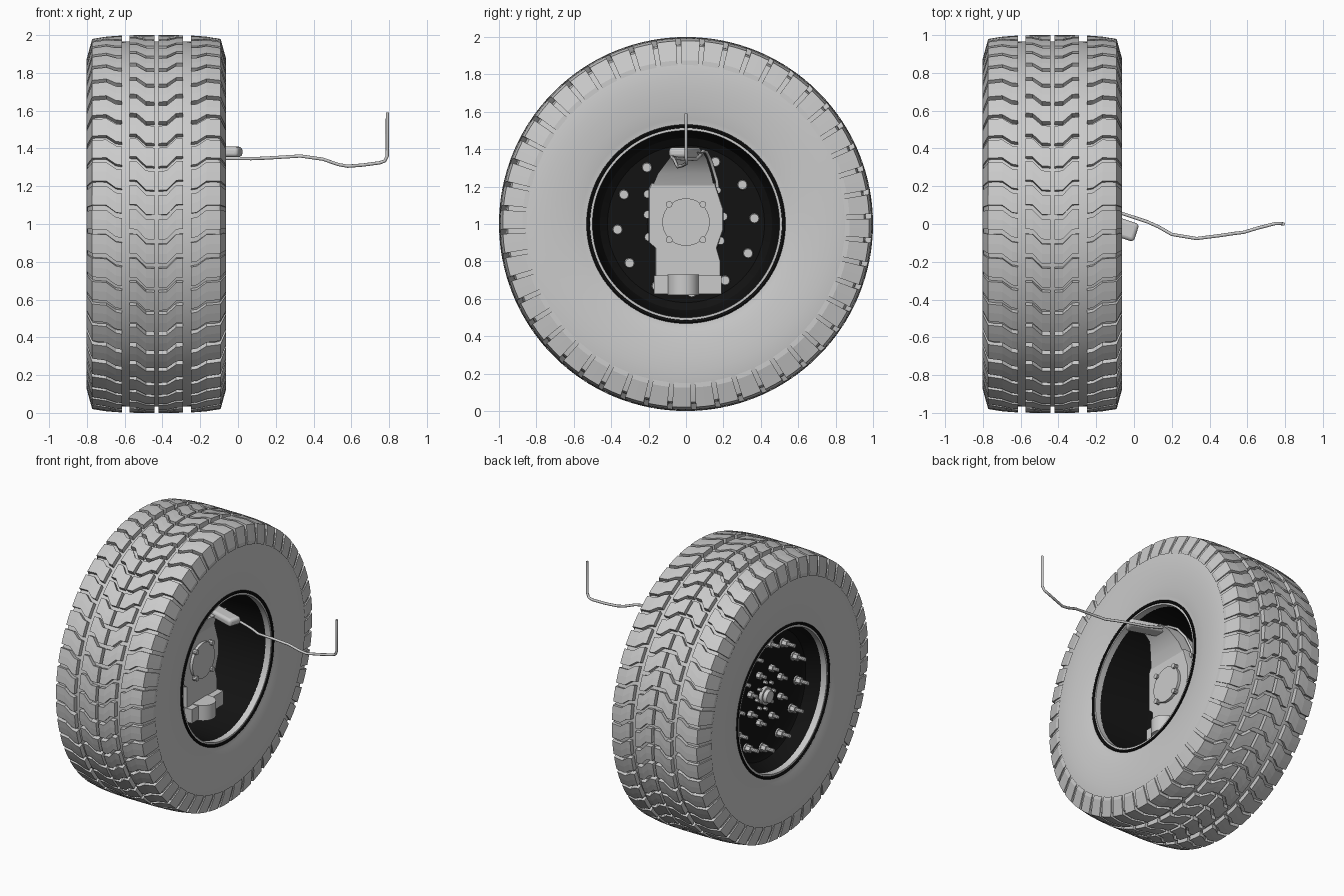
import bpy, bmesh
from math import sin, cos, pi, radians
from mathutils import Matrix, Vector

if "Cube" in bpy.data.objects:
    bpy.data.objects.remove(bpy.data.objects["Cube"])

CX, CZ = -0.432, 1.0          # wheel centre; the axle runs along x
black = bpy.data.materials.new("black_rim")
black.diffuse_color = (0.006, 0.006, 0.006, 1)
black.use_nodes = True
black.node_tree.nodes["Principled BSDF"].inputs["Base Color"].default_value = black.diffuse_color


def finish(bm, name, mat=None, smooth=True):
    bmesh.ops.remove_doubles(bm, verts=bm.verts, dist=1e-5)
    bmesh.ops.recalc_face_normals(bm, faces=bm.faces)
    me = bpy.data.meshes.new(name)
    bm.to_mesh(me)
    bm.free()
    ob = bpy.data.objects.new(name, me)
    bpy.context.collection.objects.link(ob)
    if mat:
        me.materials.append(mat)
    if smooth:
        bpy.ops.object.select_all(action='DESELECT')
        ob.select_set(True)
        bpy.context.view_layer.objects.active = ob
        bpy.ops.object.shade_smooth_by_angle(angle=radians(32))
    return ob


def polar(x, r, a):
    return (x, r * sin(a), CZ + r * cos(a))


def lathe(bm, pts, seg=96):
    rings = [[bm.verts.new(polar(x, r, 2 * pi * i / seg)) for i in range(seg)] for x, r in pts]
    for k in range(len(pts)):
        a, b = rings[k], rings[(k + 1) % len(pts)]
        if pts[k][1] == 0 and pts[(k + 1) % len(pts)][1] == 0:
            continue
        for i in range(seg):
            j = (i + 1) % seg
            bm.faces.new((a[i], a[j], b[j], b[i]))


def rod(bm, x0, x1, r, y=0, z=CZ, seg=16, r2=None):
    m = Matrix.Translation(((x0 + x1) / 2, y, z)) @ Matrix.Rotation(pi / 2, 4, 'Y')
    bmesh.ops.create_cone(bm, cap_ends=True, segments=seg, radius1=r,
                          radius2=r if r2 is None else r2, depth=x1 - x0, matrix=m)


def loft(bm, sections):
    rows = [[bm.verts.new(p) for p in s] for s in sections]
    n = len(rows[0])
    for a, b in zip(rows, rows[1:]):
        for i in range(n):
            bm.faces.new((a[i], a[(i + 1) % n], b[(i + 1) % n], b[i]))
    bm.faces.new(rows[0])
    bm.faces.new(rows[-1])


def box(bm, size, loc, rot=0):
    m = Matrix.Translation(loc) @ Matrix.Rotation(rot, 4, 'Z') @ Matrix.Diagonal((*size, 1))
    bmesh.ops.create_cube(bm, size=1, matrix=m)


# Tyre carcass: mirrored half profile (half width, radius)
half = [(0.345, 0.50), (0.342, 0.53), (0.35, 0.56), (0.36, 0.63), (0.367, 0.71), (0.368, 0.78),
        (0.364, 0.84), (0.354, 0.90), (0.338, 0.952), (0.31, 0.962), (0.15, 0.966)]
bm = bmesh.new()
lathe(bm, [(CX + w, r) for w, r in half] + [(CX - w, r) for w, r in reversed(half)], 128)
finish(bm, "tyre_carcass")

# Tread blocks: stations are (half width, top radius, bottom radius, zigzag shift)
inner = [(0.010, 1.0, 0.95, -0.030), (0.055, 1.0, 0.95, -0.028),
         (0.105, 1.0, 0.95, 0.024), (0.142, 0.999, 0.95, 0.026)]
outer = [(0.182, 0.998, 0.95, -0.022), (0.215, 0.996, 0.95, -0.016), (0.265, 0.992, 0.95, 0.022),
         (0.340, 0.980, 0.94, 0.024), (0.369, 0.875, 0.85, 0.024)]
N, hw = 48, 0.0525
bm = bmesh.new()
for i in range(N):
    for side in (-1, 1):
        for row in (inner, outer):
            secs = []
            for w, rt, rb, s in row:
                a = 2 * pi * i / N - s
                # front view: shift is upwards on the -y side
                x = CX + side * w
                secs.append([polar(x, rt, -a + t) for t in (-hw, 0, hw)] +
                            [polar(x, rb, -a + t) for t in (hw, 0, -hw)])
            loft(bm, secs)
finish(bm, "tread_blocks", smooth=False)

# Rim: barrel with a deep centre disc
bm = bmesh.new()
lathe(bm, [(-0.082, 0.532), (-0.078, 0.525), (-0.082, 0.515), (-0.13, 0.50), (-0.50, 0.485),
           (-0.57, 0.46), (-0.60, 0.42), (-0.60, 0), (-0.625, 0), (-0.625, 0.42),
           (-0.64, 0.455), (-0.70, 0.49), (-0.78, 0.515), (-0.786, 0.525), (-0.782, 0.532)])
finish(bm, "rim", black)

# Outer ring of rim bolts, with a head on the inside and nut plus stud outside
bm = bmesh.new()
for k in range(12):
    a = radians(4.7 + 30 * k)
    y, z = 0.367 * cos(a), CZ + 0.367 * sin(a)
    rod(bm, -0.60, -0.57, 0.028, y, z, 12, 0.024)
    rod(bm, -0.635, -0.62, 0.032, y, z, 16)
    rod(bm, -0.67, -0.63, 0.026, y, z, 6)
    rod(bm, -0.725, -0.66, 0.014, y, z, 10)
finish(bm, "rim_bolts")

# Inner lug nuts
bm = bmesh.new()
for k in range(8):
    a = radians(22.5 + 45 * k)
    y, z = 0.185 * cos(a), CZ + 0.185 * sin(a)
    rod(bm, -0.655, -0.62, 0.025, y, z, 6)
    rod(bm, -0.69, -0.65, 0.013, y, z, 10)
finish(bm, "lug_nuts")

# Outer hub cap with its ring of small bolts
bm = bmesh.new()
rod(bm, -0.65, -0.62, 0.062, seg=32)
rod(bm, -0.675, -0.64, 0.042, seg=24, r2=0.05)
for k in range(8):
    a = radians(45 * k)
    rod(bm, -0.65, -0.62, 0.013, 0.095 * cos(a), CZ + 0.095 * sin(a), 6)
finish(bm, "hub_cap")

# Black drum behind the gear housing
bm = bmesh.new()
rod(bm, -0.61, -0.52, 0.21, seg=48)
finish(bm, "hub_drum", black)

# Gear housing: outline (y, z) extruded along the axle
outline = [(-0.165, 0.64), (0.185, 0.64), (0.185, 0.80), (0.165, 0.87), (0.20, 0.97), (0.20, 1.08),
           (0.155, 1.22), (-0.185, 1.22), (-0.20, 1.19), (-0.20, 0.90), (-0.165, 0.87)]
bm = bmesh.new()
loft(bm, [[(x, y * s, CZ + (z - CZ) * s) for y, z in outline]
          for x, s in ((-0.53, 0.97), (-0.31, 1.0), (-0.295, 0.98))])
finish(bm, "gear_housing")

# Neck sweeping up and inboard to the steering arm
bm = bmesh.new()
loft(bm, [[(x0, ya, z), (x1, ya, z), (x1, yb, z), (x0, yb, z)] for x0, x1, ya, yb, z in
          ((-0.48, -0.297, -0.18, 0.15, 1.20), (-0.46, -0.27, -0.15, 0.135, 1.27),
           (-0.38, -0.21, -0.09, 0.11, 1.35), (-0.33, -0.15, -0.075, 0.09, 1.385))])
finish(bm, "housing_neck")

# Steering arm with a rounded tip
bm = bmesh.new()
box(bm, (0.28, 0.10, 0.055), (-0.12, -0.005, 1.382), radians(-18))
ob = finish(bm, "steering_arm")
bev = ob.modifiers.new("round", 'BEVEL')
bev.width, bev.segments = 0.02, 4

# Drive flange with four bolts
bm = bmesh.new()
rod(bm, -0.31, -0.275, 0.127, 0, 1.01, 40)
for sy in (-1, 1):
    for sz in (-1, 1):
        rod(bm, -0.29, -0.26, 0.018, 0.09 * sy, 1.01 + 0.095 * sz, 10)
finish(bm, "drive_flange")

# Lower bracket with its upright bush
bm = bmesh.new()
box(bm, (0.20, 0.36, 0.10), (-0.35, 0.01, 0.675))
bmesh.ops.create_cone(bm, cap_ends=True, segments=32, radius1=0.085, radius2=0.085, depth=0.11,
                      matrix=Matrix.Translation((-0.27, -0.015, 0.675)))
finish(bm, "lower_bracket")

# Small bolt heads along the housing edges
bm = bmesh.new()
for y, z in ((-0.20, 0.93), (-0.205, 1.05), (-0.205, 1.16), (0.20, 1.04), (0.185, 0.91)):
    rod(bm, -0.40, -0.34, 0.022, y, z, 10)
finish(bm, "housing_bolts")

# Brake line: thin bent tube ending in an upright tail
path = [(-0.36, 0.17, 1.18), (-0.36, 0.165, 1.23), (-0.33, 0.135, 1.33), (-0.28, 0.11, 1.385),
        (-0.22, 0.09, 1.39), (-0.16, 0.075, 1.365), (-0.06, 0.055, 1.347), (0.07, 0.012, 1.346),
        (0.13, -0.015, 1.348), (0.20, -0.055, 1.352), (0.33, -0.077, 1.36), (0.45, -0.062, 1.343),
        (0.53, -0.05, 1.315), (0.58, -0.044, 1.306), (0.66, -0.02, 1.312), (0.75, 0.003, 1.324),
        (0.777, 0.003, 1.334), (0.79, 0, 1.36), (0.791, 0, 1.59)]
cu = bpy.data.curves.new("brake_line", 'CURVE')
cu.dimensions = '3D'
cu.bevel_depth, cu.bevel_resolution, cu.use_fill_caps = 0.009, 2, True
sp = cu.splines.new('POLY')
sp.points.add(len(path) - 1)
for p, co in zip(sp.points, path):
    p.co = (*co, 1)
ob = bpy.data.objects.new("brake_line", cu)
bpy.context.collection.objects.link(ob)
bm = bmesh.new()
rod(bm, -0.38, -0.34, 0.018, 0.17, 1.18, 10)
finish(bm, "brake_line_fitting")
